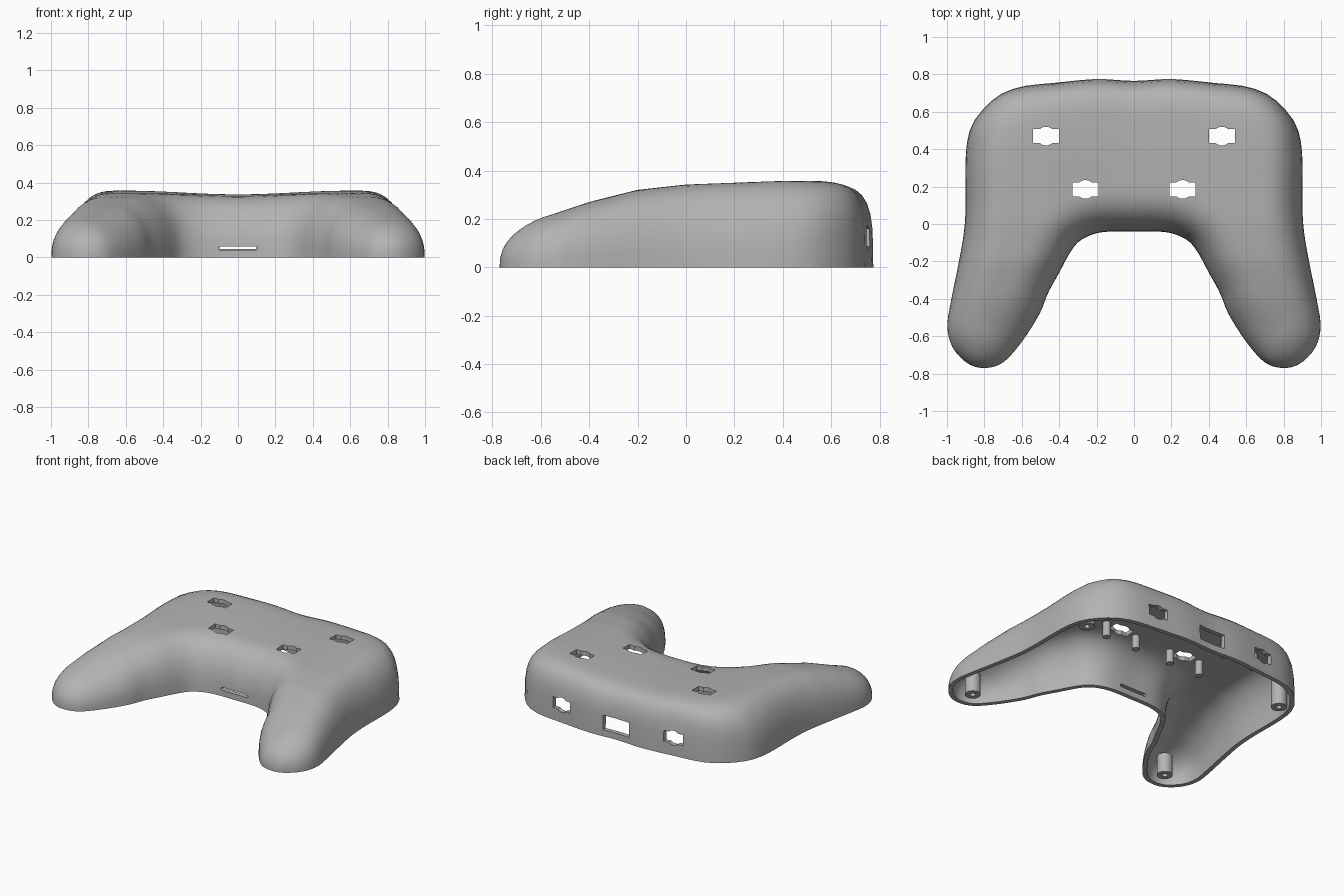
import bpy, bmesh
from math import pi, sin, cos, radians
from mathutils import Vector, Matrix
from mathutils.geometry import intersect_point_line

if "Cube" in bpy.data.objects:
    bpy.data.objects.remove(bpy.data.objects["Cube"])

gray = bpy.data.materials.new("plain gray")
gray.use_nodes = True
gray.diffuse_color = (0.45, 0.45, 0.45, 1)
gray.node_tree.nodes["Principled BSDF"].inputs["Base Color"].default_value = gray.diffuse_color


def make_object(name, bm):
    bmesh.ops.remove_doubles(bm, verts=bm.verts, dist=1e-5)
    bmesh.ops.recalc_face_normals(bm, faces=bm.faces)
    mesh = bpy.data.meshes.new(name)
    bm.to_mesh(mesh)
    bm.free()
    mesh.materials.append(gray)
    ob = bpy.data.objects.new(name, mesh)
    bpy.context.collection.objects.link(ob)
    return ob


def smooth(ob):
    bpy.ops.object.select_all(action='DESELECT')
    ob.select_set(True)
    bpy.context.view_layer.objects.active = ob
    bpy.ops.object.shade_smooth_by_angle(angle=radians(35))


# Half outline: outer edge from back centre to grip tip, inner edge from front centre to grip tip
OUTER = [(0, .765), (.2, .775), (.42, .755), (.6, .735), (.72, .69), (.81, .61), (.875, .51),
         (.9, .36), (.9, .1), (.91, -.05), (.94, -.22), (.98, -.42), (.998, -.55),
         (.97, -.66), (.89, -.745), (.8, -.77)]
INNER = [(0, -.04), (.12, -.04), (.21, -.052), (.29, -.09), (.34, -.15), (.4, -.26),
         (.46, -.37), (.505, -.48), (.6, -.63), (.7, -.74), (.8, -.77)]


def spline(points, after, steps=8):
    pts = [Vector(p) for p in points]
    pts = [Vector((-pts[1].x, pts[1].y))] + pts + [Vector(after)]
    out = []
    for a, b, c, d in zip(pts, pts[1:], pts[2:], pts[3:]):
        for i in range(steps):
            t = i / steps
            out.append(b + (c - a) * t / 2 + (a * 2 - b * 5 + c * 4 - d) * t * t / 2
                       + (b * 3 - a - c * 3 + d) * t ** 3 / 2)
    return out + [pts[-2]]


def along(path, f):
    left = f * sum((b - a).length for a, b in zip(path, path[1:]))
    for a, b in zip(path, path[1:]):
        step = (b - a).length
        if left <= step:
            return a.lerp(b, left / step)
        left -= step
    return path[-1].copy()


outer, inner = spline(OUTER, INNER[-2]), spline(INNER, OUTER[-2])
edges = list(zip(outer, outer[1:])) + list(zip(inner, inner[1:]))


def edge_distance(p):
    best = 9
    for a, b in edges:
        q, t = intersect_point_line(p, a, b)
        best = min(best, (p - a.lerp(b, max(0, min(1, t)))).length)
    return best


CREST = [(-.78, .17), (-.7, .182), (-.55, .22), (-.4, .27), (-.2, .32), (0, .342), (.4, .357), (.8, .358)]


def height(p):
    for (y0, h0), (y1, h1) in zip(CREST, CREST[1:]):
        if y0 <= p.y <= y1:
            h = h0 + (h1 - h0) * (p.y - y0) / (y1 - y0)
    if p.x < .6:
        h -= .01 * (1 + cos(pi * p.x / .6))
    power = 2.4 + 1.4 * max(0, min(1, (p.y - .45) / .25))
    t = min(1, edge_distance(p) / .23)
    return h * (1 - (1 - t) ** power) ** (1 / power)


# Shell: cross sections lofted from one grip tip around to the other
N, M = 44, 26
sections = []
for i in range(N + 1):
    u = 1 - (1 - i / N) ** 1.4
    a, b = along(outer, u), along(inner, u ** 1.5)
    row = [(a.x, a.y, -.06)]
    for j in range(M + 1):
        p = a.lerp(b, (1 - cos(pi * j / M)) / 2)
        z = 0 if j in (0, M) or i == N else height(p)
        row.append((p.x, p.y, z))
    sections.append(row + [(b.x, b.y, -.06)])
mirrored = [[(-x, y, z) for x, y, z in row] for row in sections[:0:-1]]
bm = bmesh.new()
grid = [[bm.verts.new(c) for c in row] for row in mirrored + sections]
for r, s in zip(grid, grid[1:]):
    for j in range(len(r) - 1):
        bm.faces.new((r[j], r[j + 1], s[j + 1], s[j]))
bmesh.ops.remove_doubles(bm, verts=bm.verts, dist=1e-5)
bmesh.ops.recalc_face_normals(bm, faces=bm.faces)
if sum(f.normal.z * f.calc_area() for f in bm.faces) < 0:
    bmesh.ops.reverse_faces(bm, faces=bm.faces)
mesh = bpy.data.meshes.new("controller_shell")
bm.to_mesh(mesh)
bm.free()
mesh.materials.append(gray)
shell = bpy.data.objects.new("controller_shell", mesh)
bpy.context.collection.objects.link(shell)


# Cutters: prisms for the openings, and a slab that trims the base flat
def prism(bm, outline, matrix, depth):
    face = bm.faces.new([bm.verts.new(matrix @ Vector((x, y, 0))) for x, y in outline])
    push = matrix.to_3x3() @ Vector((0, 0, depth))
    ext = bmesh.ops.extrude_face_region(bm, geom=[face], use_keep_orig=True)
    bmesh.ops.translate(bm, vec=push, verts=[v for v in ext["geom"] if isinstance(v, bmesh.types.BMVert)])


def box(w, h):
    return [(w, -h), (w, h), (-w, h), (-w, -h)]


def arc(r, start, end, cx=0):
    return [(cx + r * cos(radians(start + (end - start) * k / 8)),
             r * sin(radians(start + (end - start) * k / 8))) for k in range(9)]


W, H, R = .07, .037, .05
button = ([(W, -H), (W, H)] + arc(R, 48, 132) + [(-W, H), (-W, -H)] + arc(R, 228, 312))
slot = arc(.01, -90, 90, .095) + arc(.01, 90, 270, -.095)
upright = Matrix.Rotation(pi / 2, 4, 'X')
HOLES = [(.47, .47), (.26, .185)]

bm = bmesh.new()
for side in (1, -1):
    for x, y in HOLES:
        prism(bm, button, Matrix.Translation((side * x, y, .2)), .4)
    prism(bm, button, Matrix.Translation((side * .43, .9, .122)) @ upright, .25)
prism(bm, box(.1, .05), Matrix.Translation((0, .9, .095)) @ upright, .25)
prism(bm, slot, Matrix.Translation((0, .1, .05)) @ upright, .25)
prism(bm, box(1.5, 1.5), Matrix.Translation((0, 0, -.3)), .3)
cutter = make_object("opening_cutter", bm)
cutter.hide_render = True

bpy.context.view_layer.objects.active = shell
wall = shell.modifiers.new("wall", 'SOLIDIFY')
wall.thickness, wall.offset = .03, -1
cut = shell.modifiers.new("openings", 'BOOLEAN')
cut.object, cut.operation, cut.solver = cutter, 'DIFFERENCE', 'EXACT'
for name in ("wall", "openings"):
    bpy.ops.object.modifier_apply(modifier=name)
bpy.data.objects.remove(cutter)
smooth(shell)


# Inside parts: turned screw bosses and switch posts
def turned(name, profile, x, y):
    bm = bmesh.new()
    verts = [bm.verts.new((r, 0, z)) for r, z in profile]
    lines = [bm.edges.new(pair) for pair in zip(verts, verts[1:])]
    bmesh.ops.spin(bm, geom=verts + lines, cent=(0, 0, 0), axis=(0, 0, 1), angle=2 * pi, steps=20)
    bmesh.ops.translate(bm, vec=(x, y, 0), verts=bm.verts)
    smooth(make_object(name, bm))


def boss(top):
    return [(0, .1), (.018, .1), (.018, .004), (.05, .004), (.05, top), (0, top)]


for label, side in (("left", 1), ("right", -1)):
    turned(label + "_grip_screw_boss", boss(.14), side * .79, -.64)
    turned(label + "_back_screw_boss", boss(.22), side * .79, .48)
    for row, (x, y) in zip(("back", "front"), HOLES):
        for end, dx in (("outer", .12), ("inner", -.12)):
            turned(f"{label}_{row}_{end}_switch_post",
                   [(0, .21), (.025, .21), (.025, .318), (0, .318)], side * (x + dx), y)
